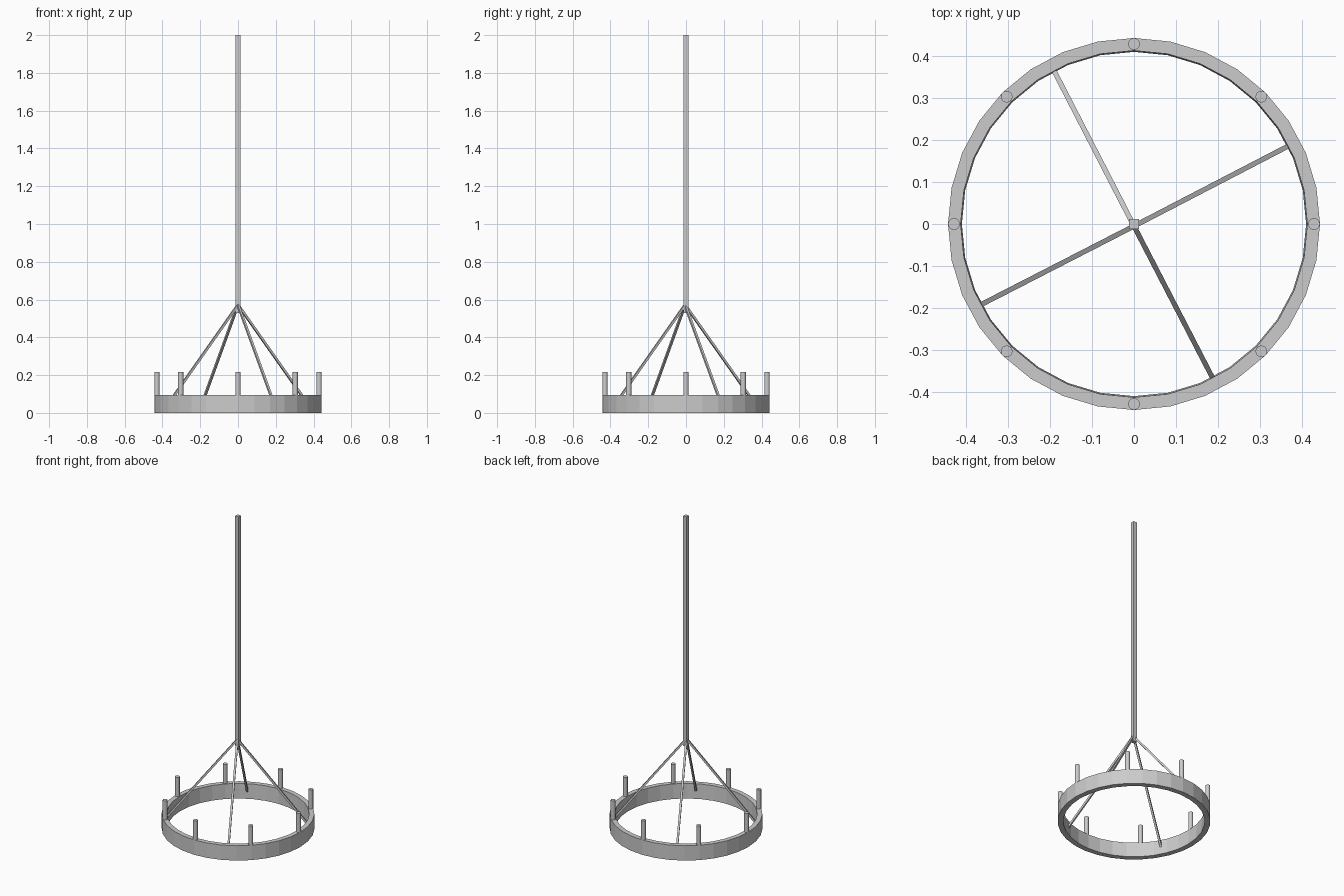
import bpy, bmesh
from math import cos, sin, radians, tau
from mathutils import Vector

if "Cube" in bpy.data.objects:
    bpy.data.objects.remove(bpy.data.objects["Cube"])


def new_object(name, bm):
    bmesh.ops.recalc_face_normals(bm, faces=bm.faces)
    mesh = bpy.data.meshes.new(name)
    bm.to_mesh(mesh)
    bm.free()
    ob = bpy.data.objects.new(name, mesh)
    bpy.context.collection.objects.link(ob)
    return ob


def lathe_ring(name, profile, sides):
    """Revolve a closed (radius, height) profile around z."""
    bm = bmesh.new()
    rings = [[bm.verts.new((r * cos(tau * i / sides), r * sin(tau * i / sides), z))
              for r, z in profile] for i in range(sides)]
    n = len(profile)
    for i in range(sides):
        a, b = rings[i], rings[(i + 1) % sides]
        for j in range(n):
            k = (j + 1) % n
            bm.faces.new((a[j], b[j], b[k], a[k]))
    return new_object(name, bm)


def beam(name, start, end, width):
    """Square bar between two points."""
    start, end = Vector(start), Vector(end)
    d = (end - start).normalized()
    side = d.cross(Vector((0, 0, 1)))
    side = side.normalized() if side.length > 1e-4 else Vector((1, 0, 0))
    up = side.cross(d)
    h = width / 2
    bm = bmesh.new()
    a, b = [[bm.verts.new(p + side * h * s + up * h * t)
             for s, t in ((-1, -1), (1, -1), (1, 1), (-1, 1))] for p in (start, end)]
    bm.faces.new(a)
    bm.faces.new(b)
    for i in range(4):
        j = (i + 1) % 4
        bm.faces.new((a[i], a[j], b[j], b[i]))
    return new_object(name, bm)


# Hoop
lathe_ring("hoop", [(0.443, 0), (0.443, 0.095), (0.413, 0.095), (0.410, 0)], 32)

# Hanging rod
beam("hanging_rod", (0, 0, 0.53), (0, 0, 2.0), 0.024)

# Slanted support struts, turned between the candles
for i in range(4):
    a = radians(27.3 + 90 * i)
    beam(f"strut_{i + 1}", (0, -0.005, 0.572),
         (0.414 * cos(a), 0.414 * sin(a) - 0.004, 0.05), 0.012)

# Candles around the hoop
for i in range(8):
    a = tau * i / 8
    bpy.ops.mesh.primitive_cylinder_add(
        vertices=16, radius=0.014, depth=0.122,
        location=(0.429 * cos(a), 0.429 * sin(a), 0.156))
    bpy.context.object.name = f"candle_{i + 1}"
    bpy.ops.object.shade_smooth_by_angle()
